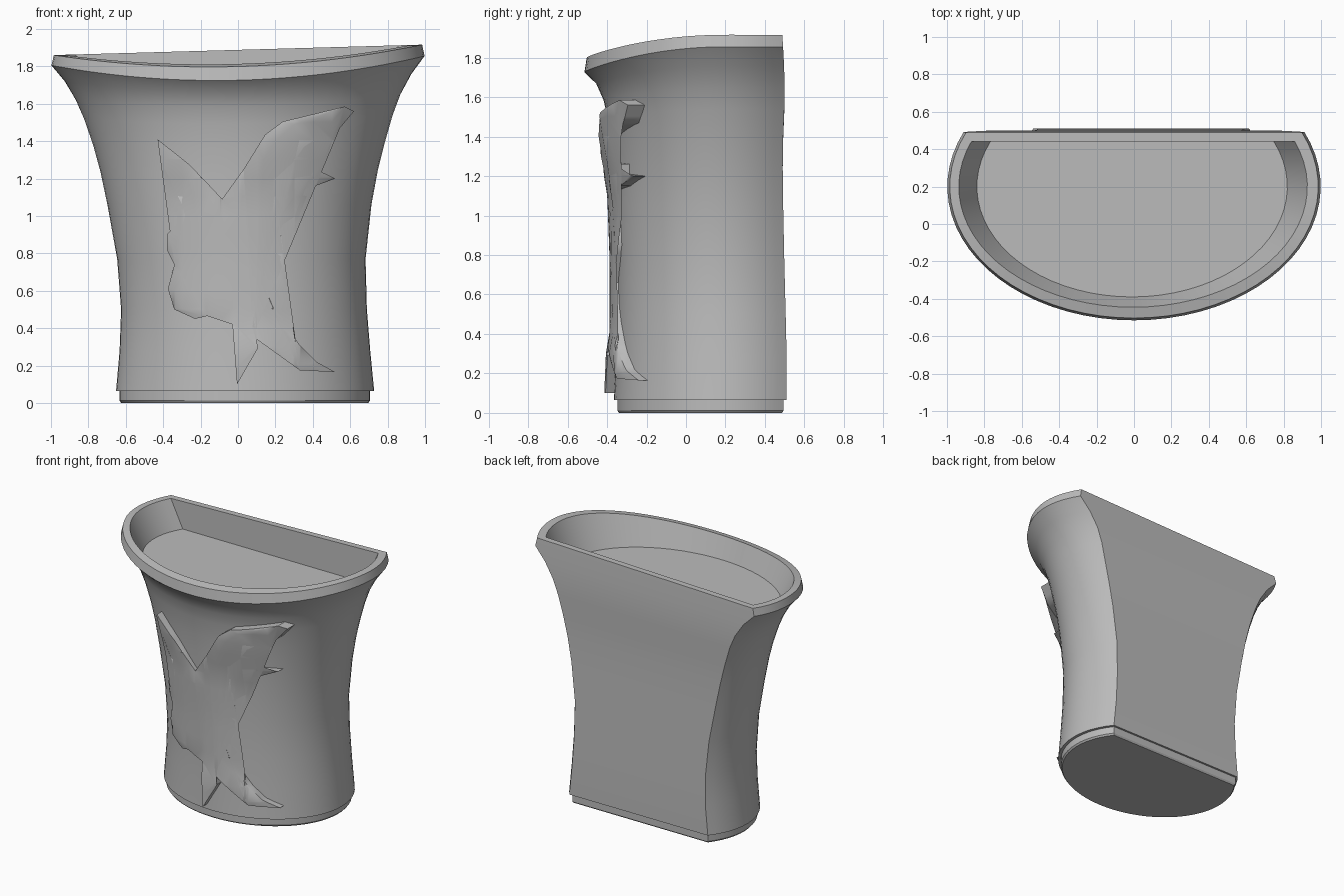
import bpy, bmesh, math
from mathutils import Vector

cube = bpy.data.objects.get("Cube")
if cube:
    bpy.data.objects.remove(cube, do_unlink=True)

stone = bpy.data.materials.new("grey_stone")
stone.use_nodes = True
stone.diffuse_color = (0.5, 0.5, 0.5, 1)
stone.node_tree.nodes["Principled BSDF"].inputs["Base Color"].default_value = (0.5, 0.5, 0.5, 1)

CY = 0.2          # depth of the widest line of the D-shaped section
ARC = 44          # segments round the curved front

# Outer wall: height, half width, centre x, front y, back y
WALL = [
    (0.065, 0.69, 0.038, -0.365, 0.51),
    (0.28, 0.67, 0.037, -0.355, 0.51),
    (0.5, 0.657, 0.032, -0.35, 0.505),
    (0.77, 0.664, 0.018, -0.35, 0.498),
    (1.06, 0.706, 0.008, -0.36, 0.492),
    (1.24, 0.742, 0.006, -0.368, 0.49),
    (1.385, 0.78, 0.005, -0.38, 0.492),
    (1.53, 0.826, 0.002, -0.397, 0.498),
    (1.635, 0.868, 0, -0.418, 0.5),
    (1.74, 0.927, 0, -0.455, 0.497),
    (1.83, 0.998, 0, -0.515, 0.492),
]


def lean(x, y, z, dip):
    """Tilt the rim sideways and dip it at the front, fading downwards."""
    fade = (z / 1.83) ** 4
    front = max(0, (CY - y) / 0.7) ** 2
    return z + fade * (0.025 * x - dip * front)


def d_ring(bm, z, half, cx, front, back, dip=0.0):
    """Flat-backed elliptical section running round the front."""
    depth = CY - front
    start = math.asin((back - CY) / depth)
    ring = []
    for i in range(ARC + 1):
        a = start - (math.pi + 2 * start) * i / ARC
        x, y = cx + half * math.cos(a), CY + depth * math.sin(a)
        ring.append(bm.verts.new((x, y, lean(x, y, z, dip) if dip else z)))
    return ring


def finish(bm, name, angle=32):
    bmesh.ops.recalc_face_normals(bm, faces=bm.faces[:])
    mesh = bpy.data.meshes.new(name)
    bm.to_mesh(mesh)
    bm.free()
    mesh.materials.append(stone)
    obj = bpy.data.objects.new(name, mesh)
    bpy.context.collection.objects.link(obj)
    bpy.ops.object.select_all(action="DESELECT")
    obj.select_set(True)
    bpy.context.view_layer.objects.active = obj
    bpy.ops.object.shade_smooth_by_angle(angle=math.radians(angle))
    return obj


def loft(name, sections):
    bm = bmesh.new()
    rings = [d_ring(bm, *s) for s in sections]
    for low, high in zip(rings, rings[1:]):
        for i in range(len(low)):
            j = (i + 1) % len(low)
            bm.faces.new((low[i], low[j], high[j], high[i]))
    bm.faces.new(rings[0])
    bm.faces.new(rings[-1])
    return finish(bm, name)


# Vessel: flared wall, rim band, lip and sunken floor
loft("vessel", [w + (0.1,) for w in WALL] + [
    (1.888, 0.985, 0, -0.503, 0.488, 0.078),
    (1.888, 0.932, -0.005, -0.445, 0.442, 0.078),
    (1.66, 0.83, -0.01, -0.39, 0.44),
])

# Plinth with a softened bottom edge
loft("plinth", [
    (0, 0.66, 0.036, -0.34, 0.487),
    (0.012, 0.67, 0.036, -0.348, 0.495),
    (0.07, 0.67, 0.036, -0.348, 0.495),
])


def wall_y(x, z):
    """Depth of the front wall at a given point."""
    nominal = z + 0.07 * (z / 1.83) ** 4
    for a, b in zip(WALL, WALL[1:]):
        if nominal <= b[0]:
            break
    t = (nominal - a[0]) / (b[0] - a[0])
    _, half, cx, front, _ = [p + (q - p) * t for p, q in zip(a, b)]
    return CY - (CY - front) * math.sqrt(max(0, 1 - ((x - cx) / half) ** 2))


# Carved figure outline (x, z): left ear, left flank, legs, right flank, arm, wing
OUTLINE = [
    (-.43, 1.41), (-.40, 1.27), (-.33, 1.12), (-.27, 1.10), (-.28, 1.02),
    (-.38, .90), (-.38, .82), (-.34, .74), (-.375, .61), (-.34, .50),
    (-.23, .45), (-.165, .465), (-.03, .42), (0, .285), (-.005, .10),
    (.105, .29), (.08, .355), (.33, .175), (.52, .165), (.42, .22),
    (.33, .31), (.17, .53), (.125, .66), (.225, .85), (.22, .955),
    (.17, .98), (.2, 1.125), (.385, 1.15), (.52, 1.2), (.385, 1.21),
    (.395, 1.26), (.2, 1.27), (.33, 1.41), (.545, 1.47), (.62, 1.56),
    (.57, 1.585), (.24, 1.505), (.145, 1.435), (.03, 1.25), (-.085, 1.09),
    (-.14, 1.15), (-.26, 1.275),
]

bm = bmesh.new()
bm.faces.new([bm.verts.new((x, 0, z)) for x, z in OUTLINE])
bmesh.ops.triangulate(bm, faces=bm.faces[:])
# Slice the outline so that it can follow the curved wall
for k in range(-4, 17):
    for axis in (Vector((1, 0, 0)), Vector((0, 0, 1))):
        bmesh.ops.bisect_plane(bm, geom=bm.verts[:] + bm.edges[:] + bm.faces[:],
                               plane_co=axis * (k * 0.1 + 0.003), plane_no=axis)
rim = {v for e in bm.edges if e.is_boundary for v in e.verts}
heights = {v: (0.03 if v in rim else 0.037) for v in bm.verts}
# Ear, wing, arm and foot stand further proud
for v in heights:
    x, z = v.co.x, v.co.z
    if z > 1.1:
        heights[v] += 0.03 * min(1, (z - 1.1) / 0.25)
    if z < 0.35 or (x > 0.25 and z > 1.1):
        heights[v] += 0.015
back = bmesh.ops.extrude_face_region(bm, geom=bm.faces[:], use_keep_orig=True)
sunk = [g for g in back["geom"] if isinstance(g, bmesh.types.BMVert)]
for v in sunk:
    v.co.y = wall_y(v.co.x, v.co.z) + 0.02
for v, h in heights.items():
    v.co.y = wall_y(v.co.x, v.co.z) - h
finish(bm, "carved_figure", 40)
